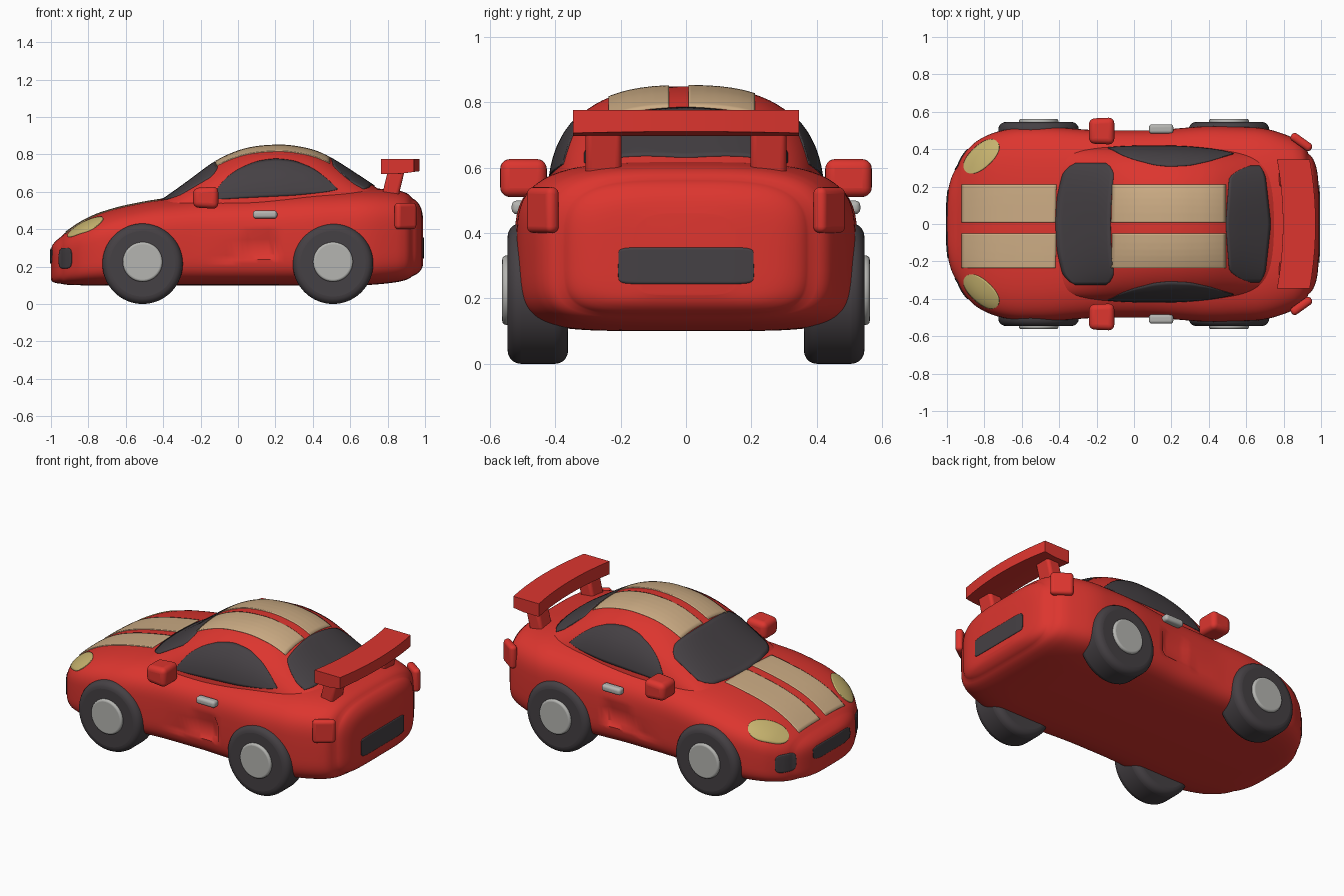
import bpy, bmesh, math
from mathutils import Vector, Matrix
from mathutils.bvhtree import BVHTree

if "Cube" in bpy.data.objects:
    bpy.data.objects.remove(bpy.data.objects["Cube"], do_unlink=True)


def material(name, rgb):
    m = bpy.data.materials.new(name)
    m.use_nodes = True
    m.diffuse_color = (*rgb, 1)
    m.node_tree.nodes["Principled BSDF"].inputs["Base Color"].default_value = (*rgb, 1)
    return m


RED = material("red paint", (0.72, 0.036, 0.028))
DARK = material("charcoal", (0.06, 0.052, 0.058))
TAN = material("tan stripe", (0.60, 0.41, 0.23))
LAMP = material("pale yellow lamp", (0.58, 0.46, 0.16))
SILVER = material("light grey metal", (0.46, 0.46, 0.44))


def finish(name, bm, mat, bevel=0, thick=0):
    me = bpy.data.meshes.new(name)
    bmesh.ops.recalc_face_normals(bm, faces=bm.faces)
    bm.to_mesh(me)
    me.materials.append(mat)
    ob = bpy.data.objects.new(name, me)
    bpy.context.collection.objects.link(ob)
    bpy.ops.object.select_all(action="DESELECT")
    ob.select_set(True)
    bpy.context.view_layer.objects.active = ob
    bpy.ops.object.shade_smooth_by_angle(angle=math.radians(40))
    if thick:
        mod = ob.modifiers.new("plate", "SOLIDIFY")
        mod.thickness, mod.offset = thick, 0
    if bevel:
        mod = ob.modifiers.new("round", "BEVEL")
        mod.width, mod.segments = bevel, 5
        mod.limit_method, mod.angle_limit = "ANGLE", math.radians(40)
    return ob


def linear(table, x):
    for a, b in zip(table, table[1:]):
        if x <= b[0]:
            t = max(0, (x - a[0]) / (b[0] - a[0]))
            return [p + (q - p) * t for p, q in zip(a[1:], b[1:])]
    return table[-1][1:]


def curve(table, x, blur=0.06):
    """Softened lookup in a table of rows that start with x."""
    r = max(0, min(blur, x - table[0][0], table[-1][0] - x))
    rows = [linear(table, x + r * k / 3) for k in range(-3, 4)]
    return [sum(c) / len(c) for c in zip(*rows)]


def power(v, n):
    return math.copysign(abs(v) ** (2 / n), v)


def loft(x0, x1, section, steps=110, sides=96):
    """Skin of superellipse sections along the car."""
    bm, rings = bmesh.new(), []
    for i in range(steps + 1):
        x = (x0 + x1) / 2 - (x1 - x0) / 2 * math.cos(math.pi * i / steps)
        w, mid, up, down, n_up, n_down = section(x)
        ring = []
        for k in range(sides):
            a = 2 * math.pi * k / sides
            n, h = (n_up, up) if math.sin(a) > 0 else (n_down, down)
            ring.append(bm.verts.new((x, w * power(math.cos(a), n), mid + h * power(math.sin(a), n))))
        rings.append(ring)
    for a, b in zip(rings, rings[1:]):
        for k in range(sides):
            j = (k + 1) % sides
            bm.faces.new((a[k], a[j], b[j], b[k]))
    bm.faces.new(rings[0])
    bm.faces.new(rings[-1])
    return bm


# Lower body: x, half width, underside, top
BODY = [(-1, .12, .13, .29), (-.99, .22, .115, .325), (-.96, .31, .105, .355),
        (-.9, .40, .1, .40), (-.8, .475, .1, .465), (-.65, .515, .1, .515),
        (-.45, .52, .1, .555), (-.2, .50, .1, .58), (.1, .50, .1, .59),
        (.4, .525, .1, .61), (.7, .515, .1, .62), (.85, .465, .115, .61),
        (.92, .43, .13, .595), (.96, .38, .155, .56), (.98, .31, .18, .52),
        (.99, .16, .21, .46)]
# Cabin: x, half width, top
CABIN = [(-.46, .36, .52), (-.4, .385, .56), (-.3, .40, .63), (-.2, .41, .705),
         (-.12, .415, .765), (0, .42, .82), (.1, .42, .843), (.25, .42, .851),
         (.4, .41, .826), (.5, .40, .78), (.6, .39, .715), (.73, .37, .63), (.8, .36, .58)]


def body_section(x):
    w, low, top = curve(BODY, x)
    return w, (low + top) / 2, (top - low) / 2, (top - low) / 2, 3.5, 5


def cabin_section(x):
    w, top = curve(CABIN, x, .05)
    return w, .48, top - .48, .05, 2.6, 2.6


body = loft(-1, .99, body_section)
# Scoop pressed into each flank, deepest at its rear edge
for v in body.verts:
    x, y, z = v.co
    if -.18 < x < .22 and .2 < z < .38:
        depth = (x + .18) / .4
        if abs(z - .24 - .1 * depth) < .02 + .06 * depth:
            v.co.y -= math.copysign(.028 * depth, y)
cabin = loft(-.46, .8, cabin_section, 70, 80)
TREES = [BVHTree.FromBMesh(body), BVHTree.FromBMesh(cabin)]
finish("body", body, RED)
finish("cabin", cabin, RED)


def plate(name, mat, shape, axis, sign=1, lift=.003, nu=28, nv=14):
    """Thin plate laid on the shell, projected along an axis."""
    bm, grid = bmesh.new(), []
    direction = Vector([-sign if i == axis else 0 for i in range(3)])
    for i in range(nu + 1):
        row = []
        for j in range(nv + 1):
            u, v = shape(i / nu, j / nv)
            start = Vector([(2 * sign, u, v), (u, 2 * sign, v), (v, u, 2 * sign)][axis])
            hits = [h for h in (t.ray_cast(start, direction) for t in TREES) if h[0]]
            if not hits:
                row.append(None)
                continue
            p, normal, _, _ = min(hits, key=lambda h: h[3])
            if normal.dot(direction) > 0:
                normal = -normal
            row.append(bm.verts.new(p + normal * lift))
        grid.append(row)
    for i in range(nu):
        for j in range(nv):
            quad = (grid[i][j], grid[i + 1][j], grid[i + 1][j + 1], grid[i][j + 1])
            if all(quad):
                bm.faces.new(quad)
    bmesh.ops.remove_doubles(bm, verts=bm.verts, dist=1e-5)
    return finish(name, bm, mat, thick=.008)


def columns(table, blur=.03):
    def shape(a, b):
        u = table[0][0] + (table[-1][0] - table[0][0]) * a
        lo, hi = curve(table, u, blur)
        return u, lo + (hi - lo) * b
    return shape


def blob(cu, cv, ru, rv, n=2, angle=0):
    def shape(a, b):
        p = -math.cos(math.pi * a)
        q = (2 * b - 1) * max(0, 1 - abs(p) ** n) ** (1 / n)
        c, s = math.cos(angle), math.sin(angle)
        return cu + c * p * ru - s * q * rv, cv + s * p * ru + c * q * rv
    return shape


# Glass
plate("windscreen", DARK, columns([(-.325, -.31, -.15), (-.29, -.375, -.105), (-.15, -.41, -.12),
                                   (0, -.42, -.125), (.15, -.41, -.12), (.29, -.375, -.105),
                                   (.325, -.31, -.15)]), 2, nu=36)
plate("rear_window", DARK, columns([(-.31, .62, .67), (-.27, .51, .70), (0, .49, .73),
                                    (.27, .51, .70), (.31, .62, .67)]), 2, nu=36)
WINDOW = [(-.14, .56, .57), (-.08, .56, .66), (0, .565, .72), (.1, .57, .762), (.2, .575, .776),
          (.3, .58, .765), (.4, .59, .725), (.48, .6, .665), (.53, .61, .615)]
for side in (1, -1):
    plate("side_window", DARK, columns(WINDOW), 1, side, nu=40)

# Twin racing stripes on hood and roof
for lo, hi in ((-.235, -.052), (.008, .21)):
    plate("hood_stripe", TAN, columns([(lo, -.92, -.42), (hi, -.92, -.415)]), 2, nv=30)
    plate("roof_stripe", TAN, columns([(lo, -.12, .49), (hi, -.115, .49)]), 2, lift=.005, nv=30)

# Lamps, vents, grille and number panel
for side in (1, -1):
    plate("headlight", LAMP, blob(.36 * side, -.815, .115, .058, 2.2, .82 * side), 2, lift=.006)
    plate("bumper_vent", DARK, blob(.345 * side, .245, .055, .055, 4), 0, -1)
plate("front_grille", DARK, blob(0, .255, .18, .04, 5), 0, -1)
plate("rear_panel", DARK, blob(0, .3, .207, .056, 10), 0, 1, nu=40)


def block(name, mat, size, place, bevel, turn=0, cuts=0, warp=None):
    bm = bmesh.new()
    bmesh.ops.create_cube(bm, size=1)
    if cuts:
        bmesh.ops.subdivide_edges(bm, edges=bm.edges[:], cuts=cuts, use_grid_fill=True)
    if warp:
        for v in bm.verts:
            warp(v.co)
    bm.transform(Matrix.Translation(place) @ Matrix.Rotation(turn, 4, "Z") @ Matrix.Diagonal((*size, 1)))
    return finish(name, bm, mat, bevel)


def disc(name, mat, radius, depth, place, bevel):
    bm = bmesh.new()
    bmesh.ops.create_cone(bm, cap_ends=True, segments=64, radius1=radius, radius2=radius, depth=depth)
    bm.transform(Matrix.Translation(place) @ Matrix.Rotation(math.pi / 2, 4, "X"))
    finish(name, bm, mat, bevel)


def bow_wing(co):
    co.x += .18 * (.25 - co.y ** 2) * 4 - .09
    if co.z < 0:
        co.z += .3 * max(0, co.x)


def taper_mirror(co):
    if co.x < 0:
        co.z *= .86
        co.y *= .92


def lean_strut(co):
    co.x += .4 * co.z


# Rear wing
block("wing", RED, (.175, .69, .08), (.868, 0, .736), .022, cuts=9, warp=bow_wing)

for side in (1, -1):
    block("wing_strut", RED, (.09, .11, .15), (.83, .252 * side, .645), .018, warp=lean_strut)
    block("mirror", RED, (.135, .145, .12), (-.173, .497 * side, .568), .03, warp=taper_mirror)
    block("tail_light", RED, (.045, .13, .14), (.895, .438 * side, .47), .02, turn=.95 * side)
    block("door_handle", SILVER, (.13, .05, .042), (.145, .508 * side, .478), .016)
    for end, x in (("front", -.51), ("rear", .508)):
        disc(end + "_tyre", DARK, .215, .185, (x, .453 * side, .215), .04)
        disc(end + "_hubcap", SILVER, .106, .06, (x, .532 * side, .225), .012)
